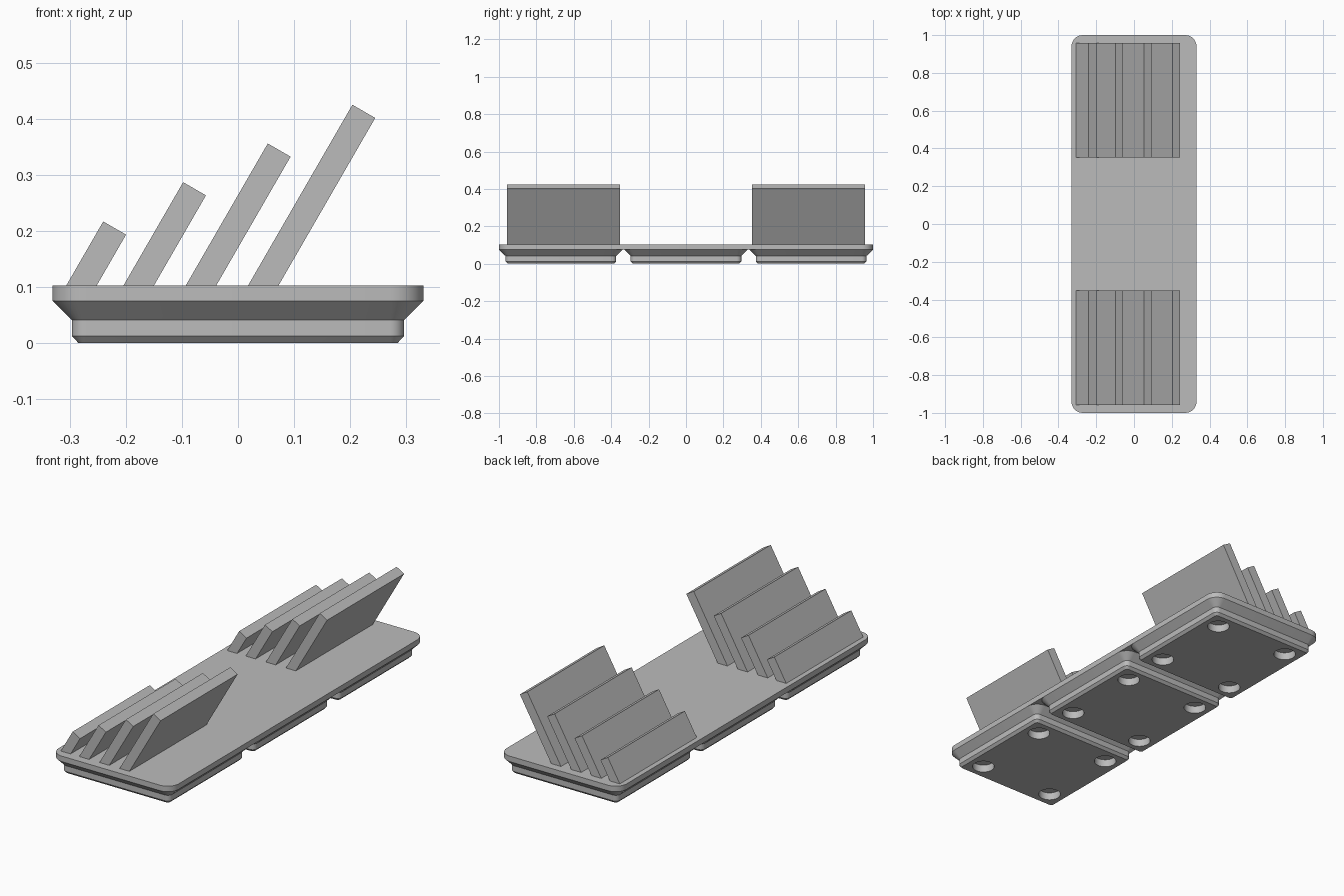
import bpy, bmesh, math
from mathutils import Matrix

if "Cube" in bpy.data.objects:
    bpy.data.objects.remove(bpy.data.objects["Cube"])

grey = bpy.data.materials.new("neutral_grey")
grey.use_nodes = True
colour = (0.5, 0.5, 0.5, 1)
grey.diffuse_color = colour
grey.node_tree.nodes["Principled BSDF"].inputs["Base Color"].default_value = colour


def add_object(name, bm):
    bmesh.ops.recalc_face_normals(bm, faces=bm.faces[:])
    mesh = bpy.data.meshes.new(name)
    bm.to_mesh(mesh)
    bm.free()
    mesh.materials.append(grey)
    obj = bpy.data.objects.new(name, mesh)
    bpy.context.collection.objects.link(obj)
    return obj


def activate(obj):
    bpy.ops.object.select_all(action='DESELECT')
    obj.select_set(True)
    bpy.context.view_layer.objects.active = obj


def smooth(obj):
    activate(obj)
    bpy.ops.object.shade_smooth_by_angle(angle=math.radians(30))


def rounded_loft(name, layers, steps=8):
    """Loft rounded rectangles given as (half x, half y, radius, z)."""
    bm = bmesh.new()
    rings = []
    for hx, hy, r, z in layers:
        ring = []
        for corner, (sx, sy) in enumerate([(1, 1), (-1, 1), (-1, -1), (1, -1)]):
            for i in range(steps + 1):
                a = (corner + i / steps) * math.pi / 2
                ring.append(bm.verts.new((sx * (hx - r) + r * math.cos(a),
                                          sy * (hy - r) + r * math.sin(a), z)))
        rings.append(ring)
    n = len(rings[0])
    for low, high in zip(rings, rings[1:]):
        for i in range(n):
            j = (i + 1) % n
            bm.faces.new((low[i], low[j], high[j], high[i]))
    bm.faces.new(rings[0][::-1])
    bm.faces.new(rings[-1])
    return add_object(name, bm)


# Top plate
plate_bottom, plate_top = 0.0757, 0.103
smooth(rounded_loft("base_plate", [(0.331, 1, 0.06, plate_bottom),
                                   (0.331, 1, 0.06, plate_top)]))

# Stepped foot with four round magnet pockets
foot = rounded_loft("foot_middle", [(0.284, 0.284, 0.0127, 0),
                                    (0.296, 0.296, 0.0255, 0.0127),
                                    (0.296, 0.296, 0.0255, 0.0414),
                                    (0.331, 0.331, 0.06, plate_bottom)])
bm = bmesh.new()
for sx in (-1, 1):
    for sy in (-1, 1):
        bmesh.ops.create_cone(bm, cap_ends=True, segments=40, radius1=0.052,
                              radius2=0.052, depth=0.076,
                              matrix=Matrix.Translation((0.207 * sx, 0.207 * sy, 0)))
cutter = add_object("pocket_cutter", bm)
cutter.hide_render = True
cut = foot.modifiers.new("pockets", 'BOOLEAN')
cut.operation = 'DIFFERENCE'
cut.solver = 'EXACT'
cut.object = cutter
activate(foot)
bpy.ops.object.modifier_apply(modifier=cut.name)
bpy.data.objects.remove(cutter)
smooth(foot)
for name, y in (("foot_front", -0.669), ("foot_back", 0.669)):
    copy = foot.copy()
    copy.name = name
    copy.location.y = y
    bpy.context.collection.objects.link(copy)

# Two banks of leaning slats, taller toward the left
lean = math.radians(60)
thickness = 0.047
slats = [(-0.306, 0.217), (-0.204, 0.287), (-0.093, 0.356), (0.018, 0.425)]
for bank, y in (("front", -0.655), ("back", 0.655)):
    for number, (x, top) in enumerate(slats, 1):
        run = (top - plate_top) / math.tan(lean)
        tx, tz = thickness * math.sin(lean), thickness * math.cos(lean)
        outline = [(x, plate_top), (x + thickness / math.sin(lean), plate_top),
                   (x + run + tx, top - tz), (x + run, top)]
        bm = bmesh.new()
        face = bm.faces.new([bm.verts.new((px, y - 0.303, pz)) for px, pz in outline])
        side = bmesh.ops.extrude_face_region(bm, geom=[face])
        verts = [v for v in side["geom"] if isinstance(v, bmesh.types.BMVert)]
        bmesh.ops.translate(bm, verts=verts, vec=(0, 0.606, 0))
        # Close the first end if the extrusion removed it
        if len(bm.faces) == 5:
            bmesh.ops.holes_fill(bm, edges=bm.edges[:])
        add_object(f"{bank}_slat_{number}", bm)
